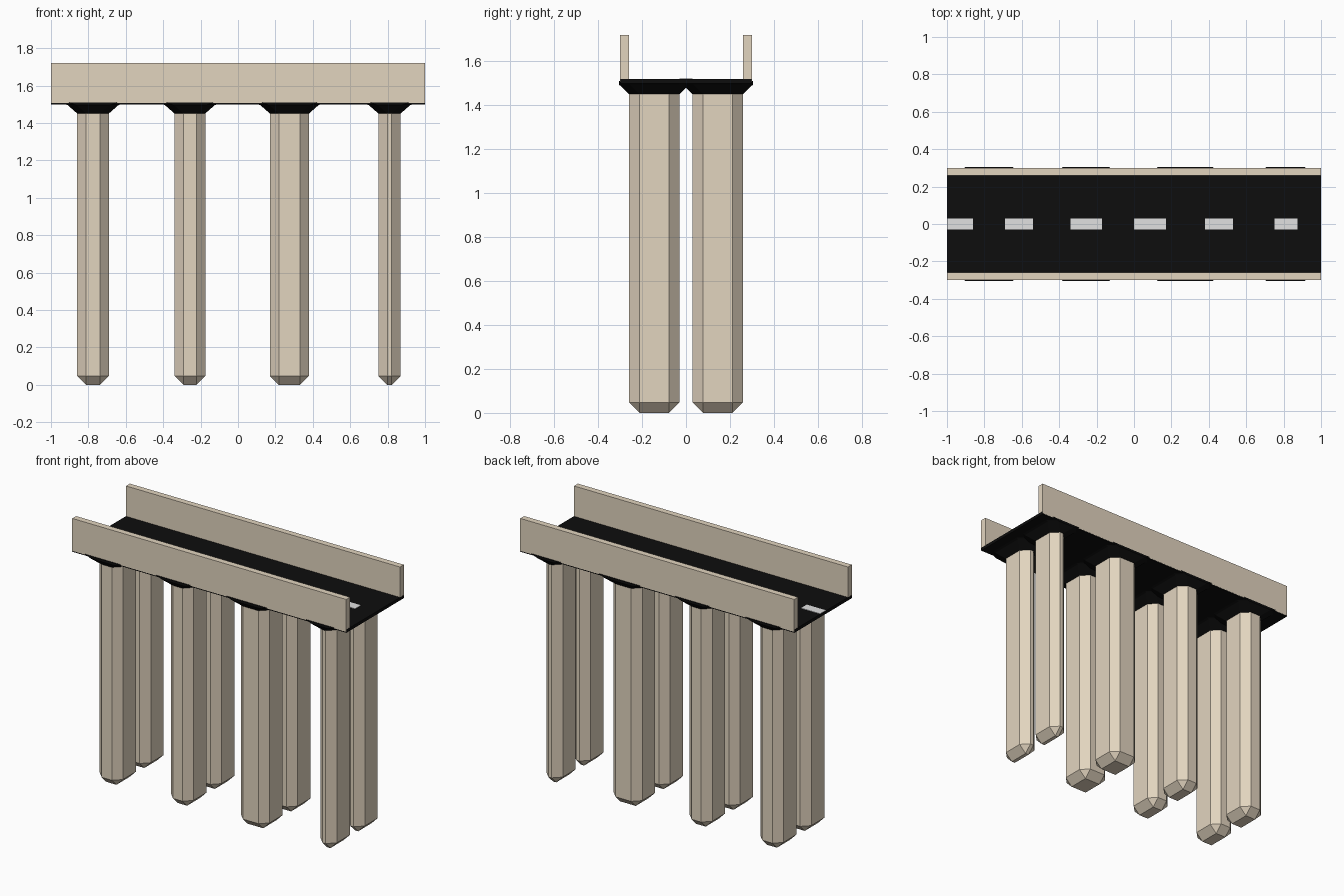
import bpy, bmesh

if "Cube" in bpy.data.objects:
    bpy.data.objects.remove(bpy.data.objects["Cube"])


def material(name, rgb):
    m = bpy.data.materials.new(name)
    m.diffuse_color = (*rgb, 1.0)
    m.use_nodes = True
    m.node_tree.nodes["Principled BSDF"].inputs["Base Color"].default_value = m.diffuse_color
    return m


concrete = material("beige concrete", (0.76, 0.66, 0.52))
asphalt = material("black asphalt", (0.004, 0.004, 0.004))
paint = material("white road paint", (0.75, 0.75, 0.75))


def finish(bm, name, mat):
    bmesh.ops.recalc_face_normals(bm, faces=bm.faces)
    me = bpy.data.meshes.new(name)
    bm.to_mesh(me)
    bm.free()
    me.materials.append(mat)
    ob = bpy.data.objects.new(name, me)
    bpy.context.collection.objects.link(ob)


def box(name, mat, x, y, z, bevel=0.0):
    bm = bmesh.new()
    bmesh.ops.create_cube(bm, size=1)
    for v in bm.verts:
        v.co = [(r[0] + r[1]) / 2 + c * (r[1] - r[0]) for c, r in zip(v.co, (x, y, z))]
    if bevel:
        bmesh.ops.bevel(bm, geom=bm.edges[:], offset=bevel, segments=1,
                        affect='EDGES', profile=0.5)
    finish(bm, name, mat)


def flare(name, mat, x, y, rings, c):
    # Stack of eight-sided rings growing outward: (z, grow in x, grow in y)
    bm = bmesh.new()
    loops = []
    for z, gx, gy in rings:
        x0, x1, y0, y1 = x[0] - gx, x[1] + gx, y[0] - gy, y[1] + gy
        pts = [(x0 + c, y0), (x1 - c, y0), (x1, y0 + c), (x1, y1 - c),
               (x1 - c, y1), (x0 + c, y1), (x0, y1 - c), (x0, y0 + c)]
        loops.append([bm.verts.new((px, py, z)) for px, py in pts])
    for a, b in zip(loops, loops[1:]):
        for i in range(8):
            j = (i + 1) % 8
            bm.faces.new((a[i], a[j], b[j], b[i]))
    bm.faces.new(loops[0])
    bm.faces.new(loops[-1])
    finish(bm, name, mat)


# Road deck
box("road_deck", asphalt, (-1, 1), (-0.299, 0.299), (1.50, 1.52))

# Side walls
for side, y in (("front", (-0.30, -0.26)), ("back", (0.26, 0.30))):
    box(side + "_wall", concrete, (-0.999, 0.999), y, (1.506, 1.72))

# Dashed centre line
dashes = [(-0.999, -0.86), (-0.69, -0.54), (-0.34, -0.17),
          (0.0, 0.17), (0.38, 0.53), (0.75, 0.875)]
for i, x in enumerate(dashes):
    box(f"lane_dash_{i + 1}", paint, x, (-0.03, 0.03), (1.517, 1.523))

# Bevelled piers with black flared heads, two per row
for i, x in enumerate([(-0.86, -0.69), (-0.34, -0.175), (0.17, 0.38), (0.75, 0.87)]):
    for side, y in (("front", (-0.26, -0.03)), ("back", (0.03, 0.26))):
        box(f"{side}_pier_{i + 1}", concrete, x, y, (0, 1.50), 0.048)
        flare(f"{side}_pier_head_{i + 1}", asphalt, x, y,
              [(1.452, 0.001, 0.001), (1.495, 0.05, 0.045), (1.51, 0.09, 0.045)], 0.048)
